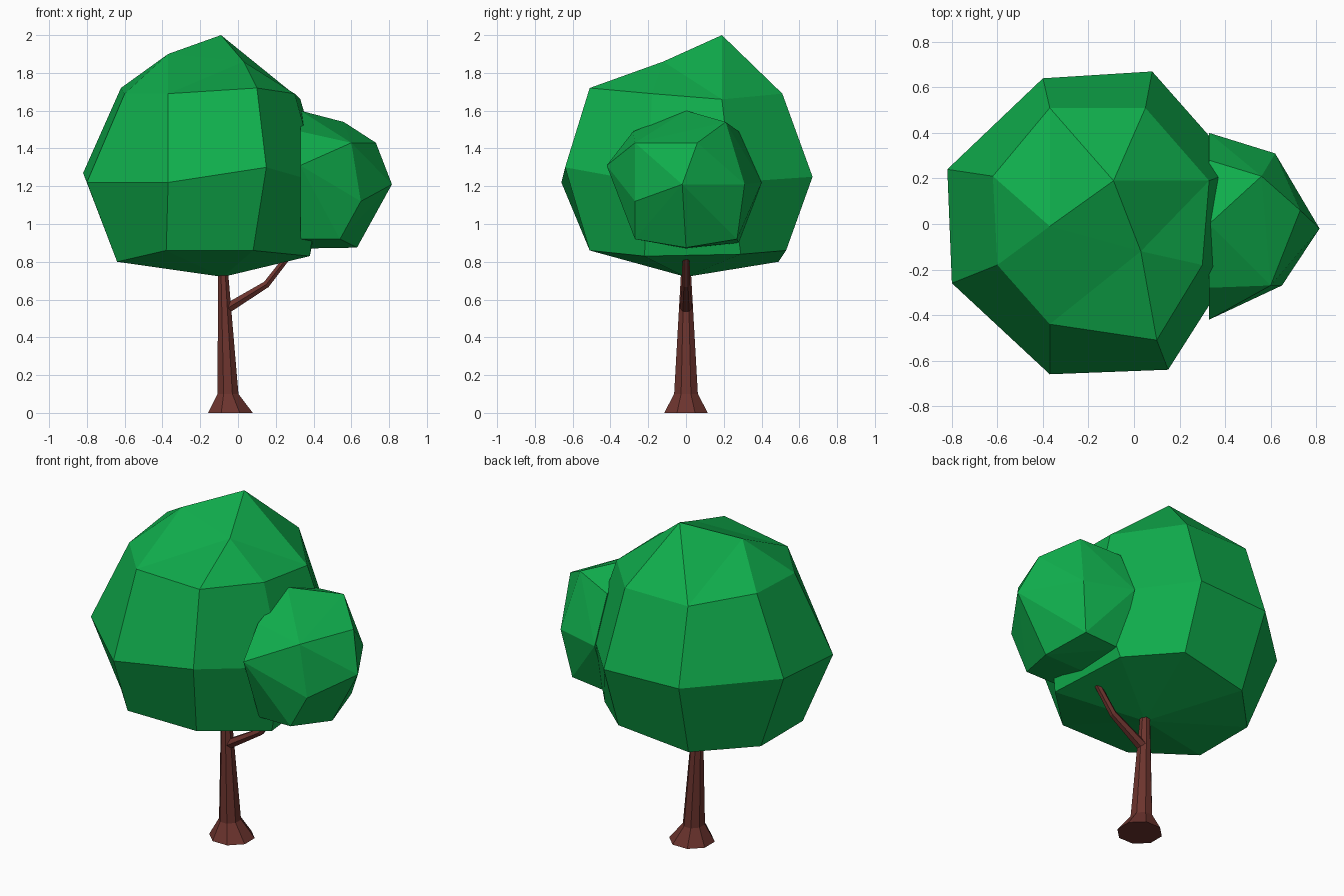
import bpy, bmesh, math
from mathutils import Vector

if "Cube" in bpy.data.objects:
    bpy.data.objects.remove(bpy.data.objects["Cube"])


def material(name, rgb):
    m = bpy.data.materials.new(name)
    m.diffuse_color = (*rgb, 1)
    m.use_nodes = True
    m.node_tree.nodes["Principled BSDF"].inputs["Base Color"].default_value = m.diffuse_color
    return m


LEAF = material("leaf green", (0.005, 0.42, 0.073))
BARK = material("bark brown", (0.15, 0.034, 0.027))


def finish(bm, name, mat):
    bmesh.ops.recalc_face_normals(bm, faces=bm.faces[:])
    me = bpy.data.meshes.new(name)
    bm.to_mesh(me)
    bm.free()
    me.materials.append(mat)
    ob = bpy.data.objects.new(name, me)
    bpy.context.collection.objects.link(ob)
    return ob


def loft(bm, rings):
    """Skin a stack of equal-length point rings; returns the vertex rings."""
    vr = [[bm.verts.new(p) for p in r] for r in rings]
    n = len(vr[0])
    for lo, hi in zip(vr, vr[1:]):
        for i in range(n):
            j = (i + 1) % n
            bm.faces.new((lo[i], lo[j], hi[j], hi[i]))
    return vr


def tube(name, sections, sides, mat):
    """sections: (centre, direction, radius in xz plane, radius in y)"""
    bm = bmesh.new()
    rings = []
    for c, d, rx, ry in sections:
        d = Vector(d).normalized()
        side = Vector((0, 1, 0))
        u = side.cross(d)
        rings.append([Vector(c) + u * rx * math.cos(t) + side * ry * math.sin(t)
                      for t in (2 * math.pi * (i + 0.5) / sides for i in range(sides))])
    vr = loft(bm, rings)
    bm.faces.new(vr[0])
    bm.faces.new(vr[-1])
    return finish(bm, name, mat)


# Trunk with flared foot
up = (0, 0, 1)
tube("trunk", [((-0.04, 0, 0), up, 0.128, 0.125),
               ((-0.053, 0, 0.10), up, 0.060, 0.068),
               ((-0.078, 0, 0.72), up, 0.030, 0.030),
               ((-0.08, 0, 0.82), up, 0.028, 0.028)], 8, BARK)

# Bent side branch
tube("branch", [((-0.07, 0, 0.545), (1, 0, 0.6), 0.030, 0.034),
                ((0.15, 0, 0.68), (1, 0, 0.85), 0.021, 0.022),
                ((0.29, 0, 0.86), (0.7, 0, 1), 0.018, 0.018)], 6, BARK)

# Main crown: three irregular eight-sided rings, pointed underside, off-centre peak
low = [(-0.64, 0.20, 0.80), (-0.64, -0.20, 0.80), (-0.38, -0.51, 0.86), (0.08, -0.51, 0.86),
       (0.38, -0.22, 0.83), (0.34, 0.29, 0.84), (0.08, 0.53, 0.86), (-0.36, 0.49, 0.80)]
mid = [(-0.82, 0.24, 1.27), (-0.80, -0.26, 1.22), (-0.37, -0.66, 1.22), (0.15, -0.64, 1.30),
       (0.43, -0.20, 1.22), (0.46, 0.24, 1.22), (0.08, 0.67, 1.25), (-0.40, 0.64, 1.25)]
high = [(-0.62, 0.21, 1.72), (-0.60, -0.18, 1.69), (-0.37, -0.44, 1.69), (0.10, -0.51, 1.72),
        (0.30, -0.18, 1.69), (0.33, 0.19, 1.66), (0.05, 0.51, 1.69), (-0.37, 0.51, 1.69)]
bm = bmesh.new()
vr = loft(bm, [low, mid, high])
base = bm.verts.new((-0.08, 0, 0.72))
peaks = [bm.verts.new(p) for p in ((-0.37, -0.01, 1.90), (0.03, -0.12, 1.86), (-0.09, 0.19, 2.0))]
owner = [0, 0, 1, 1, 1, 2, 2, 0]      # which peak each top edge rises to
top = vr[-1]
for i in range(8):
    j = (i + 1) % 8
    bm.faces.new((vr[0][j], vr[0][i], base))
    p, q = peaks[owner[i]], peaks[owner[j]]
    bm.faces.new((top[i], top[j], p))
    if p is not q:
        bm.faces.new((top[j], q, p))
bm.faces.new(peaks)
finish(bm, "main_crown", LEAF)

# Small side crown: faceted half ball cut flat where it enters the main crown
small = [(0.33, 0, 1.60), (0.33, -0.28, 1.49), (0.33, -0.42, 1.31), (0.33, -0.27, 0.92),
         (0.33, 0, 0.87), (0.33, 0.28, 0.90), (0.33, 0.40, 1.22), (0.33, 0.28, 1.49),
         (0.56, 0.21, 1.54), (0.73, 0.06, 1.43), (0.60, -0.27, 1.43), (0.815, -0.02, 1.21),
         (0.65, -0.27, 1.12), (0.62, 0.31, 1.21), (0.54, -0.27, 0.92), (0.63, 0, 0.875),
         (0.57, 0.27, 0.92)]
bm = bmesh.new()
for p in small:
    bm.verts.new(p)
bmesh.ops.convex_hull(bm, input=bm.verts[:])
finish(bm, "side_crown", LEAF)
